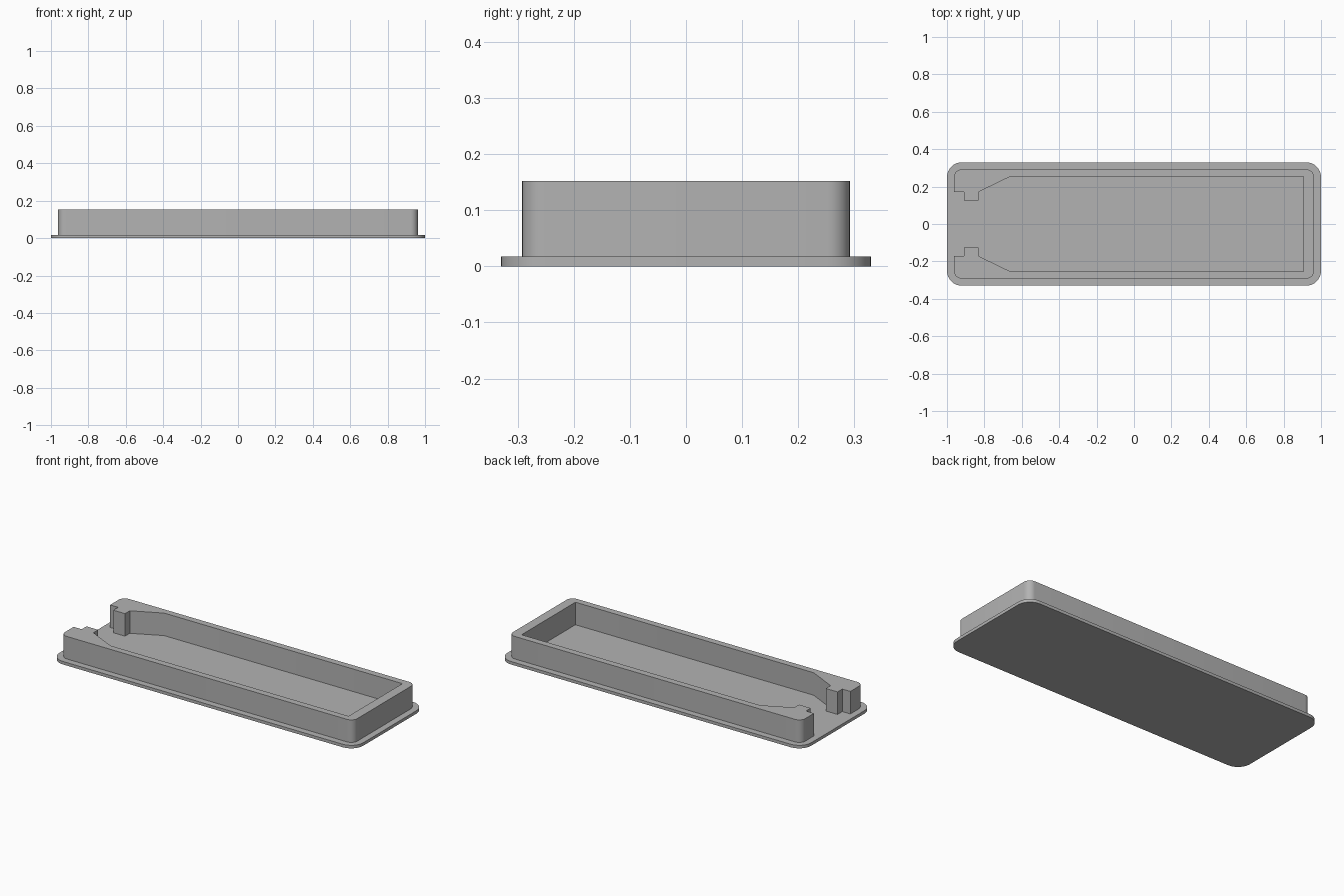
import bpy, bmesh
from mathutils import Vector

cube = bpy.data.objects.get("Cube")
if cube:
    bpy.data.objects.remove(cube, do_unlink=True)

grey = bpy.data.materials.new("matte_grey")
grey.use_nodes = True
grey.diffuse_color = (0.45, 0.45, 0.45, 1)
grey.node_tree.nodes["Principled BSDF"].inputs["Base Color"].default_value = (0.45, 0.45, 0.45, 1)

PLATE_TOP, RIM_TOP = 0.018, 0.152


def prism(name, outline, z0, z1, radius, is_round):
    """Extrude an outline upwards and round the vertical edges picked by is_round."""
    bm = bmesh.new()
    base = bm.faces.new([bm.verts.new((x, y, z0)) for x, y in outline])
    top = bmesh.ops.extrude_face_region(bm, geom=[base], use_keep_orig=True)["geom"]
    verts = [g for g in top if isinstance(g, bmesh.types.BMVert)]
    bmesh.ops.translate(bm, verts=verts, vec=Vector((0, 0, z1 - z0)))
    corners = [e for e in bm.edges
               if abs(e.verts[0].co.z - e.verts[1].co.z) > 0.001 and is_round(e.verts[0].co)]
    bmesh.ops.bevel(bm, geom=corners, offset=radius, segments=8, profile=0.5, affect="EDGES")
    bmesh.ops.recalc_face_normals(bm, faces=bm.faces)
    mesh = bpy.data.meshes.new(name)
    bm.to_mesh(mesh)
    bm.free()
    mesh.materials.append(grey)
    obj = bpy.data.objects.new(name, mesh)
    bpy.context.collection.objects.link(obj)
    bpy.ops.object.select_all(action="DESELECT")
    obj.select_set(True)
    bpy.context.view_layer.objects.active = obj
    bpy.ops.object.shade_smooth_by_angle(angle=0.5)
    return obj


# Base plate with rounded corners
prism("base_plate", [(-1, -0.33), (1, -0.33), (1, 0.33), (-1, 0.33)],
      0, PLATE_TOP, 0.08, lambda co: True)

# Rim wall: half outline from the closed end to the notched opening, mirrored in y
X, Y = 0.962, 0.292
outer = [(X, Y), (-X, Y)]
inner = [(-X, 0.171), (-0.909, 0.171), (-0.909, 0.126), (-0.832, 0.126),
         (-0.832, 0.171), (-0.663, 0.253), (0.905, 0.253)]
half = outer + inner
outline = half + [(x, -y) for x, y in reversed(half)]
prism("rim_wall", outline, PLATE_TOP, RIM_TOP, 0.04,
      lambda co: abs(co.y) > Y - 0.001)
